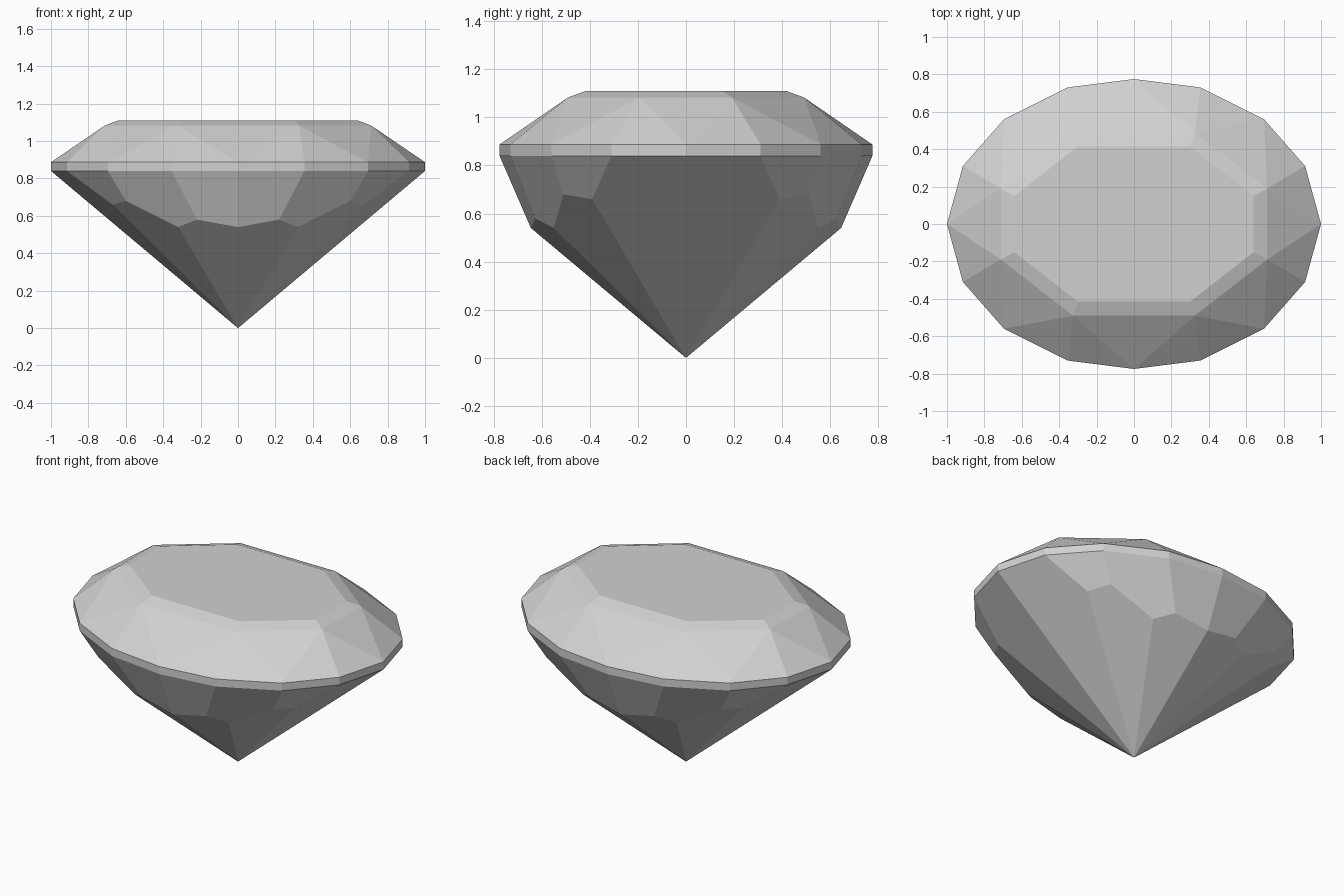
import bpy, bmesh
from math import radians

cube = bpy.data.objects.get("Cube")
if cube:
    bpy.data.objects.remove(cube, do_unlink=True)

# Material
GREY = (0.64, 0.64, 0.64, 1.0)
mat = bpy.data.materials.new("pale grey gem")
mat.use_nodes = True
mat.diffuse_color = GREY
mat.node_tree.nodes["Principled BSDF"].inputs["Base Color"].default_value = GREY

TABLE_Z, BEZEL_Z, GIRDLE_TOP, GIRDLE_LOW = 1.11, 1.083, 0.887, 0.84

# Corners of one quarter, running from the +x axis to the +y axis
girdle = [(1, 0), (0.915, 0.31), (0.695, 0.56), (0.355, 0.73), (0, 0.775)]
table = [(0.64, 0), (0.64, 0.15), (0.3, 0.415), (0, 0.415)]
bezel = [(0.712, 0), (0.712, 0.19), (0.325, 0.49), (0, 0.49)]
pavilion = [(0.67, 0.39, 0.66), (0.6, 0.51, 0.68), (0.32, 0.55, 0.54),
            (0.22, 0.627, 0.58), (0, 0.645, 0.54)]


def at(points, z):
    return [(x, y, z) for x, y in points]


T, B = at(table, TABLE_Z), at(bezel, BEZEL_Z)
U, L = at(girdle, GIRDLE_TOP), at(girdle, GIRDLE_LOW)
P = pavilion
tip, centre = (0, 0, 0), (0, 0, TABLE_Z)

# Table, bezel band and girdle band
facets = [[centre] + T]
facets += [[T[i], T[i + 1], B[i + 1], B[i]] for i in range(3)]
facets += [[U[i], U[i + 1], L[i + 1], L[i]] for i in range(4)]
# Crown triangles
facets += [[B[0], B[1], U[0]], [B[1], B[2], U[2]], [B[2], B[3], U[4]]]
for b, g in ((1, 0), (1, 1), (2, 2), (2, 3)):
    facets.append([B[b], U[g], U[g + 1]])
# Upper pavilion facets, then the long facets that meet at the tip
facets += [[L[1], L[2], P[1], P[0]],
           [L[2], L[3], P[3], P[2], P[1]],
           [L[3], L[4], P[4], P[3]],
           [tip, L[0], L[1], P[0]],
           [tip, P[0], P[1], P[2]],
           [tip, P[2], P[3], P[4]]]

# Repeat the quarter in all four quadrants and weld it
bm = bmesh.new()
for sx in (1, -1):
    for sy in (1, -1):
        for facet in facets:
            bm.faces.new([bm.verts.new((x * sx, y * sy, z)) for x, y, z in facet])
bmesh.ops.remove_doubles(bm, verts=bm.verts[:], dist=0.0005)
bmesh.ops.dissolve_limit(bm, angle_limit=radians(0.3),
                         verts=bm.verts[:], edges=bm.edges[:])
bmesh.ops.recalc_face_normals(bm, faces=bm.faces[:])

mesh = bpy.data.meshes.new("cut_gem")
bm.to_mesh(mesh)
bm.free()
mesh.materials.append(mat)
gem = bpy.data.objects.new("cut_gem", mesh)
bpy.context.collection.objects.link(gem)
